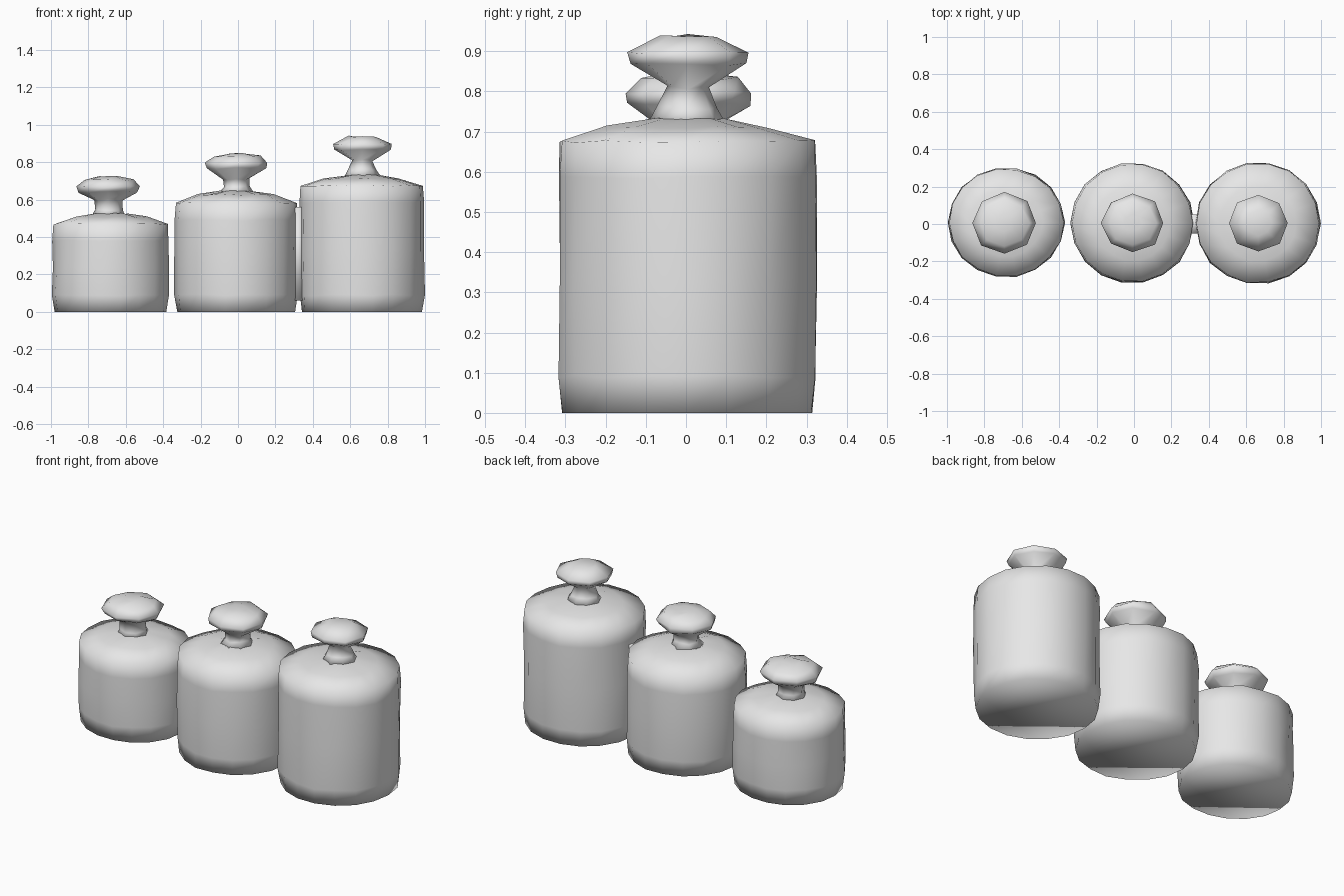
import bpy, bmesh, math, random

cube = bpy.data.objects.get("Cube")
if cube:
    bpy.data.objects.remove(cube, do_unlink=True)
random.seed(4)

grey = bpy.data.materials.new("plain_grey")
grey.use_nodes = True
grey.diffuse_color = (0.8, 0.8, 0.8, 1)
grey.node_tree.nodes["Principled BSDF"].inputs["Base Color"].default_value = (0.8, 0.8, 0.8, 1)


def finish(name, bm):
    """Turn a bmesh into a smooth grey object."""
    bmesh.ops.recalc_face_normals(bm, faces=bm.faces)
    for f in bm.faces:
        f.smooth = True
    mesh = bpy.data.meshes.new(name)
    bm.to_mesh(mesh)
    bm.free()
    mesh.materials.append(grey)
    obj = bpy.data.objects.new(name, mesh)
    bpy.context.collection.objects.link(obj)
    return obj


def lathe(name, profile, centre, sides, depth=1.0, wobble=0.0):
    """Revolve (radius, z) rings, with a slight handmade unevenness."""
    bm = bmesh.new()
    rings = []
    for radius, z in profile:
        ring = []
        for i in range(sides):
            a = math.tau * i / sides
            r = radius + random.uniform(-wobble, wobble)
            dz = random.uniform(-wobble, wobble) if z > 0 else 0
            ring.append(bm.verts.new((centre[0] + r * math.cos(a),
                                      centre[1] + r * depth * math.sin(a), z + dz)))
        rings.append(ring)
    for low, high in zip(rings, rings[1:]):
        for i in range(sides):
            j = (i + 1) % sides
            bm.faces.new((low[i], low[j], high[j], high[i]))
    bm.faces.new(rings[0][::-1])
    bm.faces.new(rings[-1])
    return finish(name, bm)


def canister(size, x, y, radius, depth, shoulder, base, knob_x, knob):
    # Straight drum with a shallow sloping lid
    body = [(radius * 0.97, 0), (radius, 0.09), (radius, shoulder * 0.5),
            (radius, shoulder - 0.09), (radius * 0.985, shoulder),
            (radius * 0.62, base - 0.018), (0.09, base)]
    lathe(size + "_canister_body", body, (x, y), 18, depth, 0.004)
    # Waisted neck flaring to a faceted knob
    lathe(size + "_canister_knob", knob, (knob_x, 0.005), 8, 0.96, 0.005)


canister("small", -0.682, 0.008, 0.31, 0.94, 0.47, 0.525, -0.693,
         [(0.09, 0.51), (0.072, 0.545), (0.075, 0.60), (0.155, 0.64),
          (0.172, 0.67), (0.13, 0.705), (0.05, 0.722)])
canister("middle", -0.01, 0.005, 0.328, 0.975, 0.58, 0.645, -0.008,
         [(0.10, 0.63), (0.07, 0.67), (0.068, 0.71), (0.158, 0.768),
          (0.166, 0.795), (0.125, 0.832), (0.05, 0.845)])
canister("large", 0.663, 0.003, 0.333, 0.975, 0.675, 0.73, 0.665,
         [(0.10, 0.72), (0.075, 0.76), (0.055, 0.81), (0.15, 0.868),
          (0.16, 0.898), (0.07, 0.94)])

# Narrow seam where the middle and large canisters touch
bm = bmesh.new()
bmesh.ops.create_cube(bm, size=1)
for v in bm.verts:
    v.co = (0.323 + v.co.x * 0.06, v.co.y * 0.10, 0.31 + v.co.z * 0.5)
finish("canister_seam", bm)
